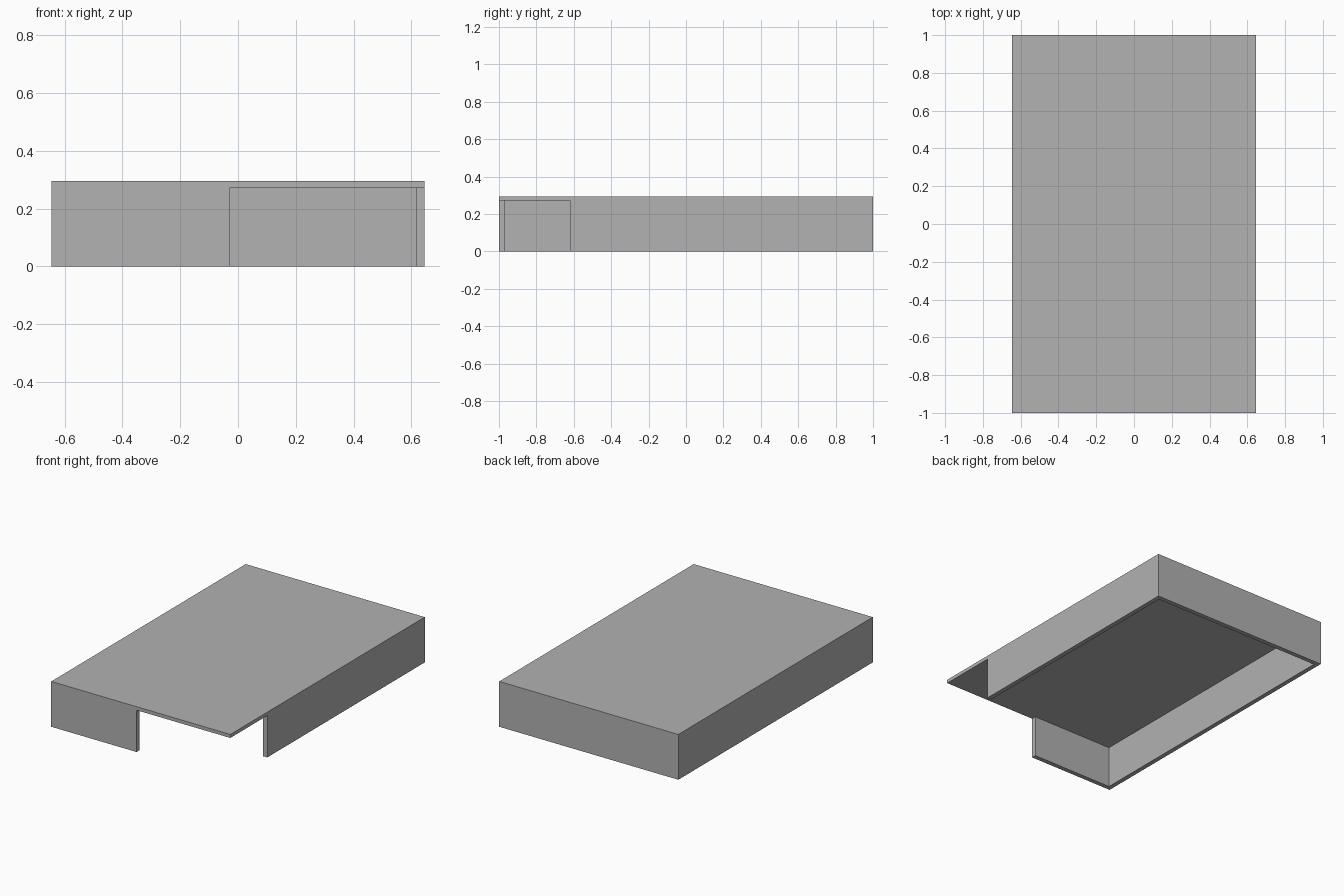
import bpy

default = bpy.data.objects.get("Cube")
if default:
    bpy.data.objects.remove(default, do_unlink=True)

HALF_X, HALF_Y, HEIGHT = 0.645, 1.0, 0.295
WALL, ROOF_BASE = 0.03, 0.272

grey = bpy.data.materials.new("plain grey")
grey.use_nodes = True
grey.diffuse_color = (0.445, 0.445, 0.445, 1)
grey.node_tree.nodes["Principled BSDF"].inputs["Base Color"].default_value = grey.diffuse_color


def box(name, low, high):
    """Box between two opposite corners."""
    centre = [(a + b) / 2 for a, b in zip(low, high)]
    bpy.ops.mesh.primitive_cube_add(size=1, location=centre)
    ob = bpy.context.object
    ob.name = name
    ob.scale = [b - a for a, b in zip(low, high)]
    bpy.ops.object.transform_apply(location=True, rotation=False, scale=True)
    ob.data.materials.append(grey)
    return ob


def cut(target, cutter):
    """Subtract a box from the target and discard it."""
    cutter.hide_render = True
    mod = target.modifiers.new("cut", "BOOLEAN")
    mod.operation = "DIFFERENCE"
    mod.solver = "EXACT"
    mod.object = cutter
    bpy.context.view_layer.objects.active = target
    bpy.ops.object.modifier_apply(modifier=mod.name)
    bpy.data.objects.remove(cutter, do_unlink=True)


# Roof slab with perimeter walls, open underneath
shell = box("roofed_shell", (-HALF_X, -HALF_Y, 0), (HALF_X, HALF_Y, HEIGHT))
cut(shell, box("room_cutter", (WALL - HALF_X, WALL - HALF_Y, -0.1),
               (HALF_X - WALL, HALF_Y - WALL, ROOF_BASE)))

# Open corner at the front left, under the overhanging roof
cut(shell, box("corner_cutter", (-0.03, -1.1, -0.1), (0.8, -0.62, ROOF_BASE)))
